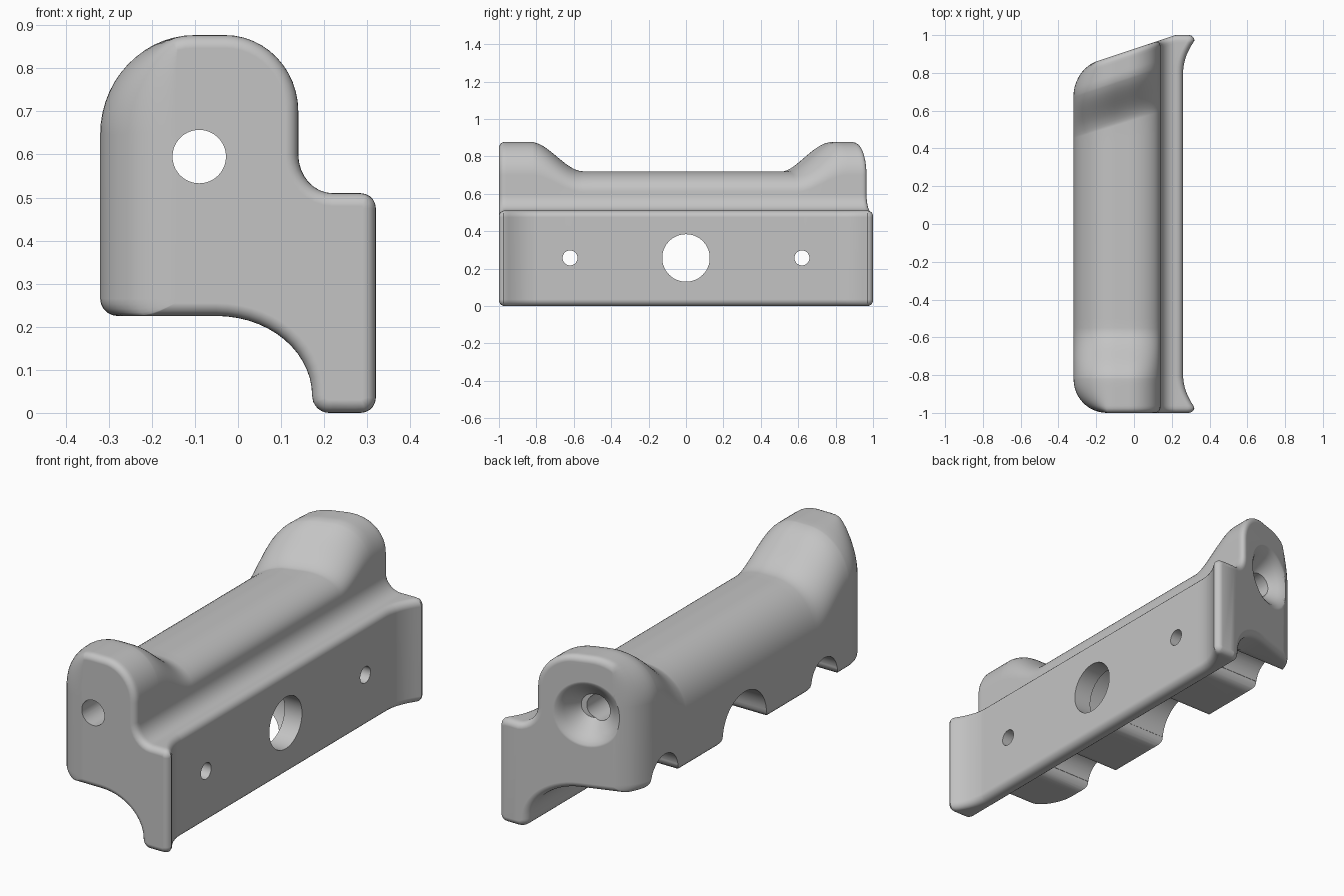
import bpy, bmesh
from math import sin, cos, pi, radians, sqrt
from mathutils import Vector

cube = bpy.data.objects.get("Cube")
if cube:
    bpy.data.objects.remove(cube, do_unlink=True)

grey = bpy.data.materials.new("plain_grey")
grey.use_nodes = True
grey.diffuse_color = (0.55, 0.55, 0.55, 1)
grey.node_tree.nodes["Principled BSDF"].inputs["Base Color"].default_value = (0.55, 0.55, 0.55, 1)


def clamp(v):
    return max(0.0, min(1.0, v))


def smooth(v):
    v = clamp(v)
    return v * v * (3 - 2 * v)


def arc(cx, cz, rx, rz, a0, a1, n):
    angles = [radians(a0 + (a1 - a0) * i / n) for i in range(n + 1)]
    return [Vector((cx + rx * cos(a), cz + rz * sin(a))) for a in angles]


def loft(name, rings, split=None):
    """Skin closed rings; split cuts each end cap in two along a fold."""
    bm = bmesh.new()
    rows = [[bm.verts.new(p) for p in ring] for ring in rings]
    n = len(rows[0])
    for a, b in zip(rows, rows[1:]):
        for i in range(n):
            j = (i + 1) % n
            bm.faces.new((a[i], a[j], b[j], b[i]))
    for row in (rows[0], rows[-1]):
        if split:
            s, e = split
            bm.faces.new(row[s:e + 1])
            bm.faces.new(row[e:] + row[:s + 1])
        else:
            bm.faces.new(row)
    bmesh.ops.recalc_face_normals(bm, faces=bm.faces[:])
    mesh = bpy.data.meshes.new(name)
    bm.to_mesh(mesh)
    bm.free()
    mesh.materials.append(grey)
    obj = bpy.data.objects.new(name, mesh)
    bpy.context.scene.collection.objects.link(obj)
    return obj


# Cross-section of grip and mounting plate; b raises the grip into an end lug
def profile(b):
    top = 0.72 + 0.157 * b
    rz = 0.11 + 0.067 * b
    pts = arc(-0.28, 0.265, 0.04, 0.04, 180, 270, 5)
    pts += arc(-0.05, 0.04, 0.222, 0.185, 90, 0, 14)
    pts += arc(0.212, 0.04, 0.04, 0.04, 200, 270, 5)
    first = len(pts)
    pts.append(Vector((0.22, 0)))
    pts += arc(0.225, 0.035, 0.035, 0.035, 270, 360, 5)
    pts += arc(0.225, 0.475, 0.035, 0.035, 0, 90, 5)
    last = len(pts)
    pts += arc(0.22, 0.6, 0.08, 0.09, 270, 180, 8)
    pts += arc(-0.03, top - rz, 0.17, rz, 0, 90, 12)
    pts += arc(-0.1, top - 0.23, 0.22, 0.23, 90, 180, 14)
    return pts, (first, last)


def inset(pts, d):
    out = []
    for i, p in enumerate(pts):
        t = (pts[(i + 1) % len(pts)] - pts[i - 1]).normalized()
        out.append(p + Vector((-t.y, t.x)) * d)
    return out


FILLET = 0.03


def section(t):
    back = t > 0
    a = abs(t)
    rise = smooth((t - 0.62) / 0.27) if back else smooth((a - 0.55) / 0.28)
    pts, split = profile(rise)
    over = min(FILLET, max(0, a - 1 + FILLET))
    pts = inset(pts, FILLET - sqrt(max(0, FILLET ** 2 - over ** 2)))
    # Rounded upright corner on the grip side, flare on the plate side
    depth, width = (0.14, 0.12) if back else (0.18, 0.18)
    u = clamp((a - 1 + depth) / depth)
    squeeze = 0.03 + 0.97 * sqrt(max(0, 1 - u * u))
    pivot = -0.32 + width
    flare = 0.06 * clamp((a - 0.8) / 0.17) ** 2
    slant = clamp((t - 0.2) / 0.45) / 3
    ring = []
    for x, z in pts:
        if x < pivot:
            x = pivot + (x - pivot) * squeeze
        y = t - slant * max(0, 0.22 - x)
        ring.append((x + flare * clamp((x - 0.22) / 0.005), y, z))
    return ring, split


# Stations along the length, dense at the ends and on the lug slopes
stations = {0.0, 0.2, -0.25, 0.4, 0.5, -0.5}
for i in range(13):
    s = sin(pi / 2 * i / 12)
    stations |= {0.86 + 0.14 * s, -0.82 - 0.18 * s}
    stations |= {0.62 + 0.23 * i / 12, -0.55 - 0.26 * i / 12}
sections = [section(t) for t in sorted(stations)]
body = loft("grip_body", [s[0] for s in sections], sections[0][1])


# Cutters
def lathe(name, origin, axis, steps, sides=64):
    q = Vector(axis).to_track_quat('Z', 'Y')
    rings = []
    for h, r in steps:
        rings.append([Vector(origin) + q @ Vector((r * cos(2 * pi * k / sides),
                      r * sin(2 * pi * k / sides), h)) for k in range(sides)])
    return loft(name, rings)


def notch_mouth(name, y, r):
    f = 0.05
    side = arc(r + f, 0.225 + f, f, f, 180, 270, 6) + [Vector((r + f, 0.19))]
    outline = [(y + p.x, p.y) for p in side] + [(y - p.x, p.y) for p in reversed(side)]
    return loft(name, [[(x, py, pz) for py, pz in outline] for x in (-0.4, 0.0)])


cutters = []
AXIS_Z = 0.257
for y, bore, hole in ((-0.62, 0.1, 0.04), (0, 0.17, 0.127), (0.62, 0.1, 0.04)):
    # Stepped bolt hole through the plate with its open recess below the grip
    cutters.append(lathe("bolt_hole_cutter", (0, y, AXIS_Z), (1, 0, 0),
                         [(-0.4, bore), (0.165, bore), (0.165, hole), (0.4, hole)]))
    cutters.append(notch_mouth("recess_mouth_cutter", y, bore))

# Lengthwise bore with a countersink on the slanted end
cutters.append(lathe("long_bore_cutter", (-0.09, 0, 0.595), (0, 1, 0),
                     [(-1.5, 0.062), (1.5, 0.062)]))
cutters.append(lathe("countersink_cutter", (-0.09, 0.897, 0.595), (-1 / 3, 1, 0),
                     [(-0.1, 0.058), (-0.03, 0.118), (-0.012, 0.136),
                      (-0.003, 0.152), (0.002, 0.17), (0.2, 0.17)]))

bpy.ops.object.select_all(action='DESELECT')
bpy.context.view_layer.objects.active = body
body.select_set(True)
for cutter in cutters:
    cutter.hide_render = True
    mod = body.modifiers.new("cut", 'BOOLEAN')
    mod.operation = 'DIFFERENCE'
    mod.solver = 'EXACT'
    mod.object = cutter
    bpy.ops.object.modifier_apply(modifier=mod.name)
    bpy.data.objects.remove(cutter, do_unlink=True)

# Smooth casting with crisp hole rims
bpy.ops.object.shade_smooth_by_angle(angle=radians(32))
weighted = body.modifiers.new("weighted_normals", 'WEIGHTED_NORMAL')
weighted.keep_sharp = True
